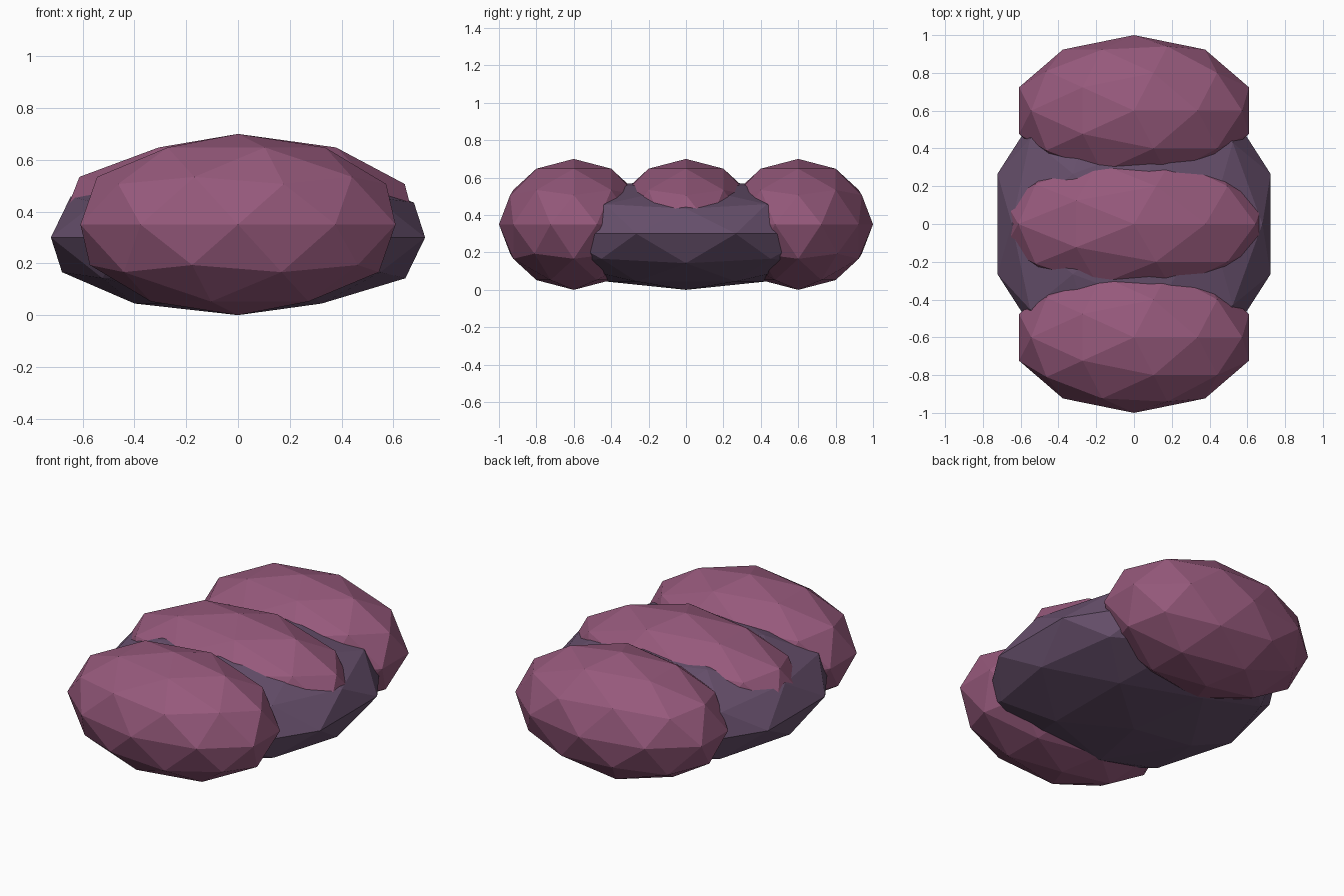
import bpy

cube = bpy.data.objects.get("Cube")
if cube:
    bpy.data.objects.remove(cube, do_unlink=True)


def make_material(name, rgb):
    mat = bpy.data.materials.new(name)
    mat.use_nodes = True
    color = (*rgb, 1.0)
    mat.diffuse_color = color
    for node in mat.node_tree.nodes:
        if node.type == 'BSDF_PRINCIPLED':
            node.inputs["Base Color"].default_value = color
            node.inputs["Roughness"].default_value = 0.8
    return mat


def add_lobe(name, center, radii, mat):
    """Flat-faced low-poly ellipsoid."""
    bpy.ops.mesh.primitive_ico_sphere_add(subdivisions=2, radius=1, location=center)
    obj = bpy.context.object
    obj.name = name
    obj.scale = radii
    bpy.ops.object.transform_apply(location=False, rotation=False, scale=True)
    bpy.ops.object.shade_flat()
    obj.data.materials.append(mat)
    return obj


rose = make_material("dusty rose", (0.305, 0.1, 0.2))
plum = make_material("dark plum", (0.135, 0.08, 0.15))

# Wide dark core
add_lobe("core_body", (0, 0, 0.3), (0.76, 0.86, 0.3), plum)

# Three rose lobes across the core, the middle one wider
for name, y, width in (("front_lobe", -0.6, 0.64),
                       ("middle_lobe", 0, 0.72),
                       ("back_lobe", 0.6, 0.64)):
    add_lobe(name, (0, y, 0.35), (width, 0.4, 0.35), rose)
